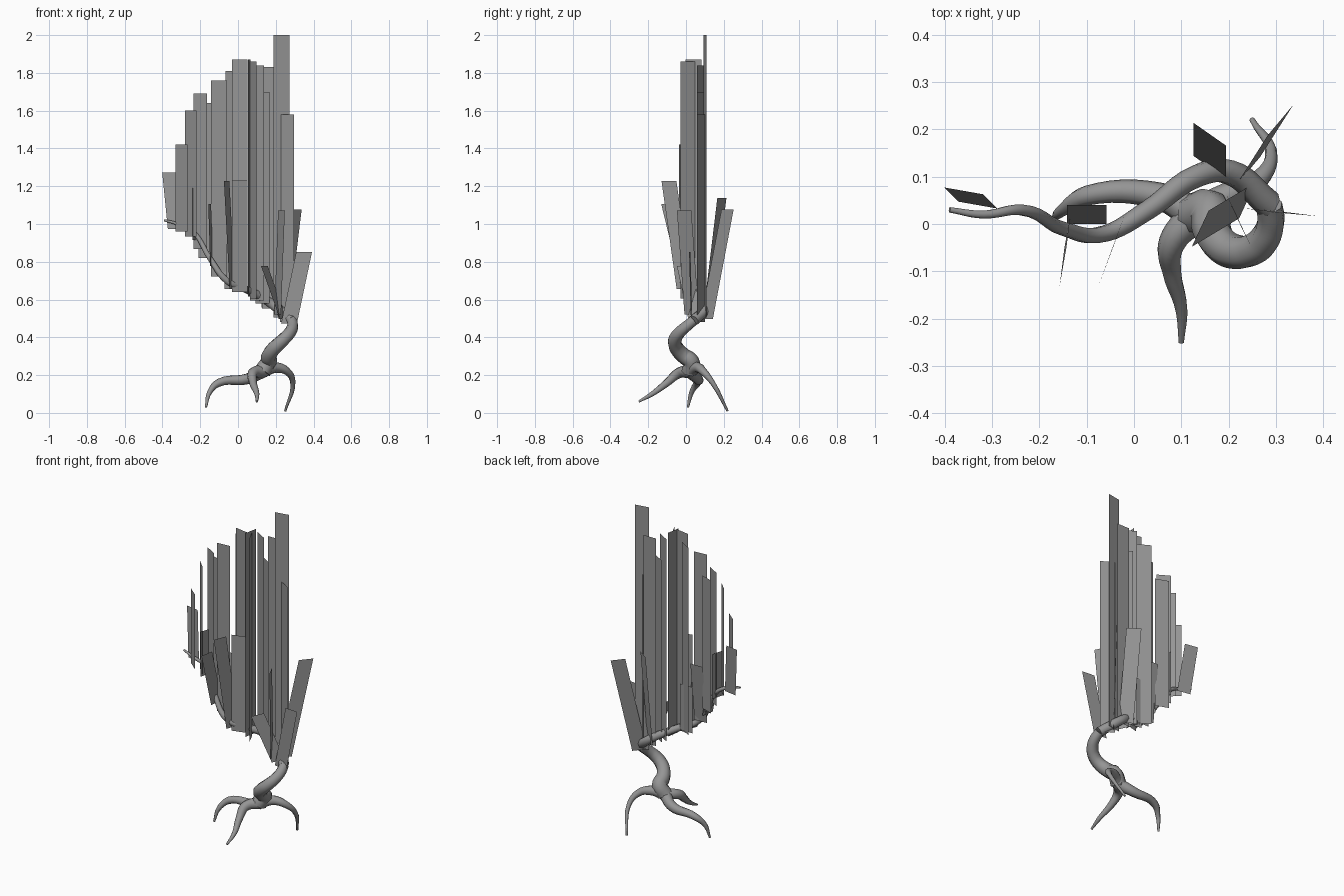
import bpy
from math import cos, sin, radians
from mathutils import Vector

cube = bpy.data.objects.get("Cube")
if cube:
    bpy.data.objects.remove(cube, do_unlink=True)


def make_material(name, value):
    mat = bpy.data.materials.new(name)
    mat.use_nodes = True
    colour = (value, value, value, 1)
    mat.diffuse_color = colour
    shader = mat.node_tree.nodes["Principled BSDF"]
    shader.inputs["Base Color"].default_value = colour
    return mat


grey = make_material("grey", .3)


def build_limb(name, path, thick, thin):
    """Round limb along a path, tapering evenly from thick to thin."""
    curve = bpy.data.curves.new(name, "CURVE")
    curve.dimensions = "3D"
    curve.bevel_depth = 1
    curve.bevel_resolution = 2
    curve.resolution_u = 6
    curve.use_fill_caps = True
    spline = curve.splines.new("BEZIER")
    spline.bezier_points.add(len(path) - 1)
    for index, knot in enumerate(spline.bezier_points):
        knot.co = path[index]
        knot.radius = thick + (thin - thick) * index / (len(path) - 1)
        knot.handle_left_type = knot.handle_right_type = "AUTO"
    curve.materials.append(grey)
    limb = bpy.data.objects.new(name, curve)
    bpy.context.collection.objects.link(limb)
    bpy.ops.object.select_all(action="DESELECT")
    limb.select_set(True)
    bpy.context.view_layer.objects.active = limb
    bpy.ops.object.convert(target="MESH")
    bpy.ops.object.shade_smooth_by_angle(angle=radians(50))


# Trunk: a rising twist that starts in the root hub
hub = Vector((.13, .02, .22))
trunk_path = [hub]
for turn in range(170, 410, 30):
    angle = radians(turn)
    climb = (turn - 170) / 230
    trunk_path.append(Vector((.225 + .065 * cos(angle),
                              .015 + .075 * sin(angle),
                              .27 + .24 * climb)))
build_limb("trunk", trunk_path, .046, .028)

# Branch: continues from the trunk and climbs towards the right
branch_path = [trunk_path[-1]] + [Vector(point) for point in (
    (.2, .11, .56), (.13, .1, .61), (.03, .03, .66), (-.06, -.02, .7),
    (-.15, -.01, .82), (-.24, .03, .96), (-.32, .02, 1), (-.39, .03, 1.02))]
build_limb("branch", branch_path, .03, .006)

# Roots: three splayed legs from the hub
roots = {
    "left": [(.2, .06, .24), (.26, .09, .22), (.29, .14, .16), (.25, .22, .01)],
    "right": [(.05, .06, .18), (-.1, .06, .16), (-.15, .03, .11), (-.17, .01, .03)],
    "front": [(.08, -.04, .21), (.08, -.1, .16), (.1, -.18, .1), (.1, -.25, .06)],
}
for side, path in roots.items():
    build_limb(f"root_{side}", [hub] + [Vector(point) for point in path], .036, .006)


def branch_height(x):
    """Height of the branch at a given x, found between its path points."""
    for right, left in zip(branch_path[1:], branch_path):
        if x >= right.x:
            break
    return right.lerp(left, (x - right.x) / (left.x - right.x)).z


def build_panel(name, x, y, heading, rise):
    """Flat leaf panel whose lower edge, turned by heading, sits on the branch."""
    foot = Vector((x, y, branch_height(x) - .03))
    half = Vector((cos(radians(heading)), sin(radians(heading)), 0)) * .042
    rise = Vector(rise)
    corners = [foot - half, foot + half, foot + half + rise, foot - half + rise]
    mesh = bpy.data.meshes.new(name)
    mesh.from_pydata(corners, [], [range(len(corners))])
    mesh.materials.append(grey)
    panel = bpy.data.objects.new(name, mesh)
    bpy.context.collection.objects.link(panel)


# Tall upright panels along the branch: x, y, heading in degrees, top
uprights = [
    (-.3, -.01, -40, 1.42), (-.25, 0, -45, 1.6), (-.2, .02, -30, 1.69),
    (-.17, .04, -20, 1.64), (-.1, 0, 5, 1.76), (-.03, .05, -30, 1.81),
    (.01, .02, -10, 1.87), (.06, .04, 80, 1.87), (.08, .01, 115, 1.86),
    (.1, .08, -30, 1.84), (.13, .08, -30, 1.7), (.17, .11, 0, 1.83),
    (.23, .1, 10, 2), (.26, .08, -30, 1.58), (.01, -.01, 15, 1.23),
    (-.03, .04, 0, .94), (-.23, .02, 75, 1.19),
]
for number, (x, y, heading, top) in enumerate(uprights):
    rise = (0, 0, top - branch_height(x) + .03)
    build_panel(f"upright_panel_{number}", x, y, heading, rise)

# Leaning panels: x, y, heading in degrees, then the rise
leaning = [
    (-.33, .04, -10, (-.03, .03, .3)),
    (.27, .03, -5, (.08, -.01, .38)),
    (.24, .11, 50, (.07, .11, .58)),
    (.16, .12, -35, (0, .07, .58)),
    (.24, .05, 65, (-.1, -.06, .28)),
    (-.1, 0, 0, (0, .04, .36)),
    (-.03, -.01, 70, (-.03, -.08, .57)),
    (-.14, -.01, 80, (-.01, -.08, .33)),
    (.21, .03, 115, (.02, -.04, .55)),
]
for number, (x, y, heading, rise) in enumerate(leaning):
    build_panel(f"leaning_panel_{number}", x, y, heading, rise)
